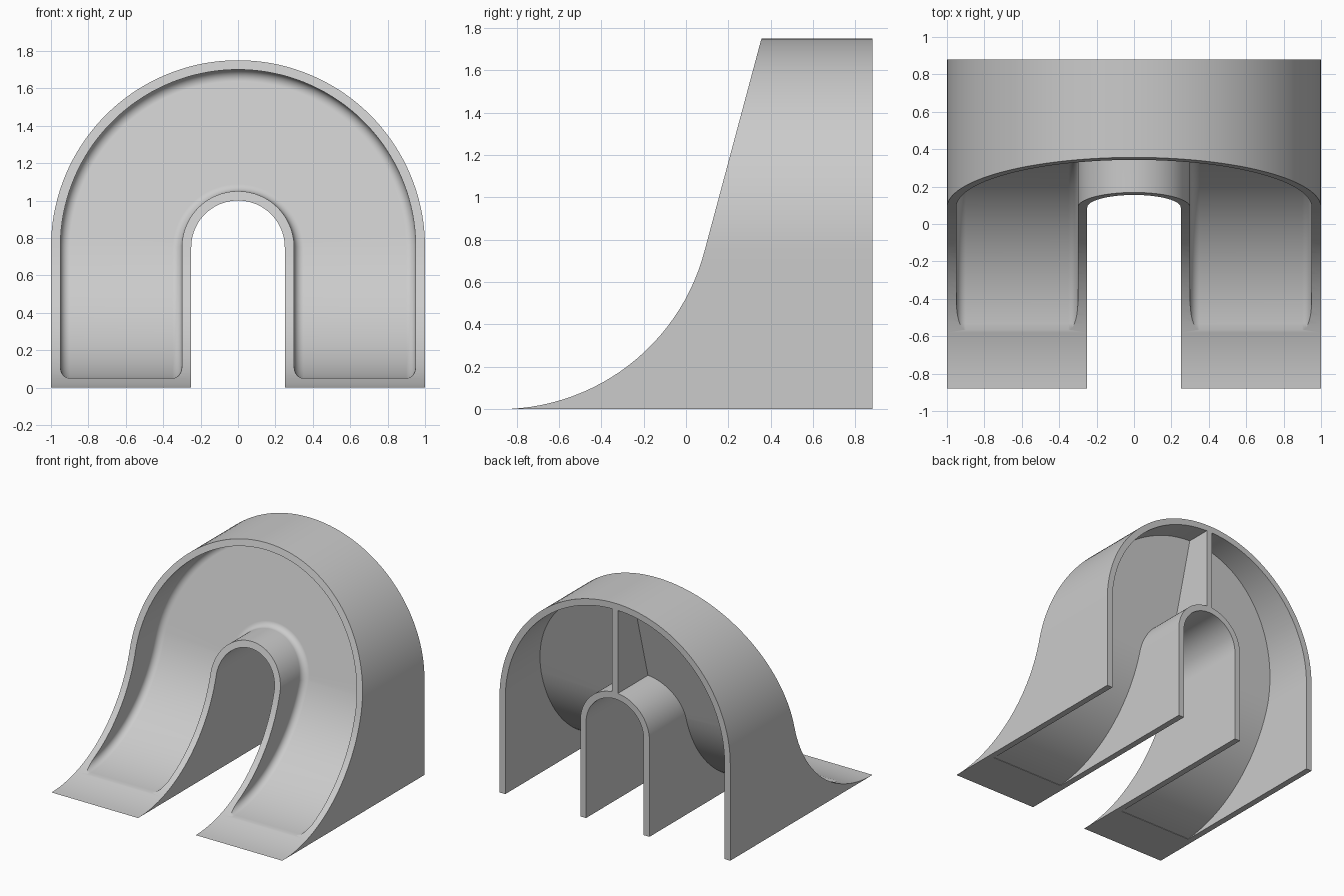
import bpy, bmesh, math
from mathutils import Vector

if "Cube" in bpy.data.objects:
    bpy.data.objects.remove(bpy.data.objects["Cube"])

SPRING = 0.75                 # height where the arches start
BEND = math.radians(75)       # slope of the upper front
BACK = 0.88


def slope(z, y0, z0, r):
    """y position and outward normal of the swept front at height z."""
    c = min(1.0, 1 - (z - z0) / r)
    if c > math.cos(BEND):
        a = math.acos(c)
        y = y0 + r * math.sin(a)
    else:
        a = BEND
        y = y0 + r * math.sin(a) + (z - z0 - r * (1 - math.cos(a))) / math.tan(a)
    return y, Vector((0, -math.sin(a), math.cos(a)))


def leg_heights(z0, r, n=26):
    top = math.acos(1 - (SPRING - z0) / r)
    return [z0 + r * (1 - math.cos(top * i / n)) for i in range(n)]


def arch_path(ro, ri, heights, n=72):
    """Pairs of (outer x, z, inner x, z, angle) up one leg, over and down."""
    right = [(ro, z, ri, z, 0.0) for z in heights]
    over = []
    for i in range(n + 1):
        a = math.pi * i / n
        c, s = math.cos(a), math.sin(a)
        over.append((ro * c, SPRING + ro * s, ri * c, SPRING + ri * s, a))
    left = [(-ro, z, -ri, z, math.pi) for z in reversed(heights)]
    return right + over + left


def loft(name, rings):
    bm = bmesh.new()
    vs = [[bm.verts.new(p) for p in ring] for ring in rings]
    n = len(rings[0])
    for a, b in zip(vs, vs[1:]):
        for i in range(n):
            j = (i + 1) % n
            bm.faces.new((a[i], a[j], b[j], b[i]))
    bm.faces.new(vs[0])
    bm.faces.new(vs[-1])
    bmesh.ops.remove_doubles(bm, verts=bm.verts, dist=1e-5)
    bmesh.ops.recalc_face_normals(bm, faces=bm.faces)
    me = bpy.data.meshes.new(name)
    bm.to_mesh(me)
    bm.free()
    ob = bpy.data.objects.new(name, me)
    bpy.context.collection.objects.link(ob)
    return ob


# Solid arch with swept front
rings = []
for xo, zo, xi, zi, a in arch_path(1.0, 0.25, leg_heights(0, 1.0)):
    yo, yi = slope(zo, -BACK, 0, 1.0)[0], slope(zi, -BACK, 0, 1.0)[0]
    rings.append([(xo, yo, zo), (xo, BACK, zo), (xi, BACK, zi), (xi, yi, zi)])
body = loft("arch_body", rings)


# Front recess cutter with a rounded floor edge
def fillet(x, z, wall, r=0.05, n=8):
    y, nrm = slope(z, -0.58, 0.05, 1.0)
    centre = Vector((x, y, z)) + (wall + nrm) * (r / (1 + wall.dot(nrm)))
    return [centre - r * wall.slerp(nrm, i / n) for i in range(n + 1)]


rings = []
for xo, zo, xi, zi, a in arch_path(0.95, 0.30, leg_heights(0.05, 1.0)):
    radial = Vector((math.cos(a), 0, math.sin(a)))
    outer = fillet(xo, zo, -radial)
    inner = fillet(xi, zi, radial)[::-1]
    rings.append([Vector((outer[0].x, -2, outer[0].z))] + outer + inner
                 + [Vector((inner[-1].x, -2, inner[-1].z))])
flat = lambda ring: [Vector((p.x, -2, p.z)) for p in ring]
rings = [flat(rings[0])] + rings + [flat(rings[-1])]
cutters = [loft("front_recess_cutter", rings)]

# Rear hollow cutters, leaving a thin centre rib
for side, label in ((1, "right"), (-1, "left")):
    pts = [(0.95, z, 0.30, z) for z in [-0.5, 0.003] + leg_heights(0, 1.05)[2:]]
    for i in range(37):
        ao, ai = (math.acos(0.025 / r) * i / 36 for r in (0.95, 0.30))
        pts.append((0.95 * math.cos(ao), SPRING + 0.95 * math.sin(ao),
                    0.30 * math.cos(ai), SPRING + 0.30 * math.sin(ai)))
    rings = []
    for xo, zo, xi, zi in pts:
        yo, yi = (slope(max(z, 0.003), -0.58, 0, 1.05)[0] for z in (zo, zi))
        rings.append([(side * xo, yo, zo), (side * xo, 2, zo),
                      (side * xi, 2, zi), (side * xi, yi, zi)])
    cutters.append(loft(label + "_hollow_cutter", rings))

# Cut the recesses and finish the shading
bpy.context.view_layer.objects.active = body
body.select_set(True)
for c in cutters:
    c.hide_render = True
    mod = body.modifiers.new("cut", 'BOOLEAN')
    mod.operation = 'DIFFERENCE'
    mod.solver = 'EXACT'
    mod.object = c
    bpy.ops.object.modifier_apply(modifier=mod.name)
for c in cutters:
    bpy.data.objects.remove(c, do_unlink=True)
bpy.ops.object.shade_smooth_by_angle(angle=math.radians(30))
wn = body.modifiers.new("weighted_normals", 'WEIGHTED_NORMAL')
wn.keep_sharp = True
